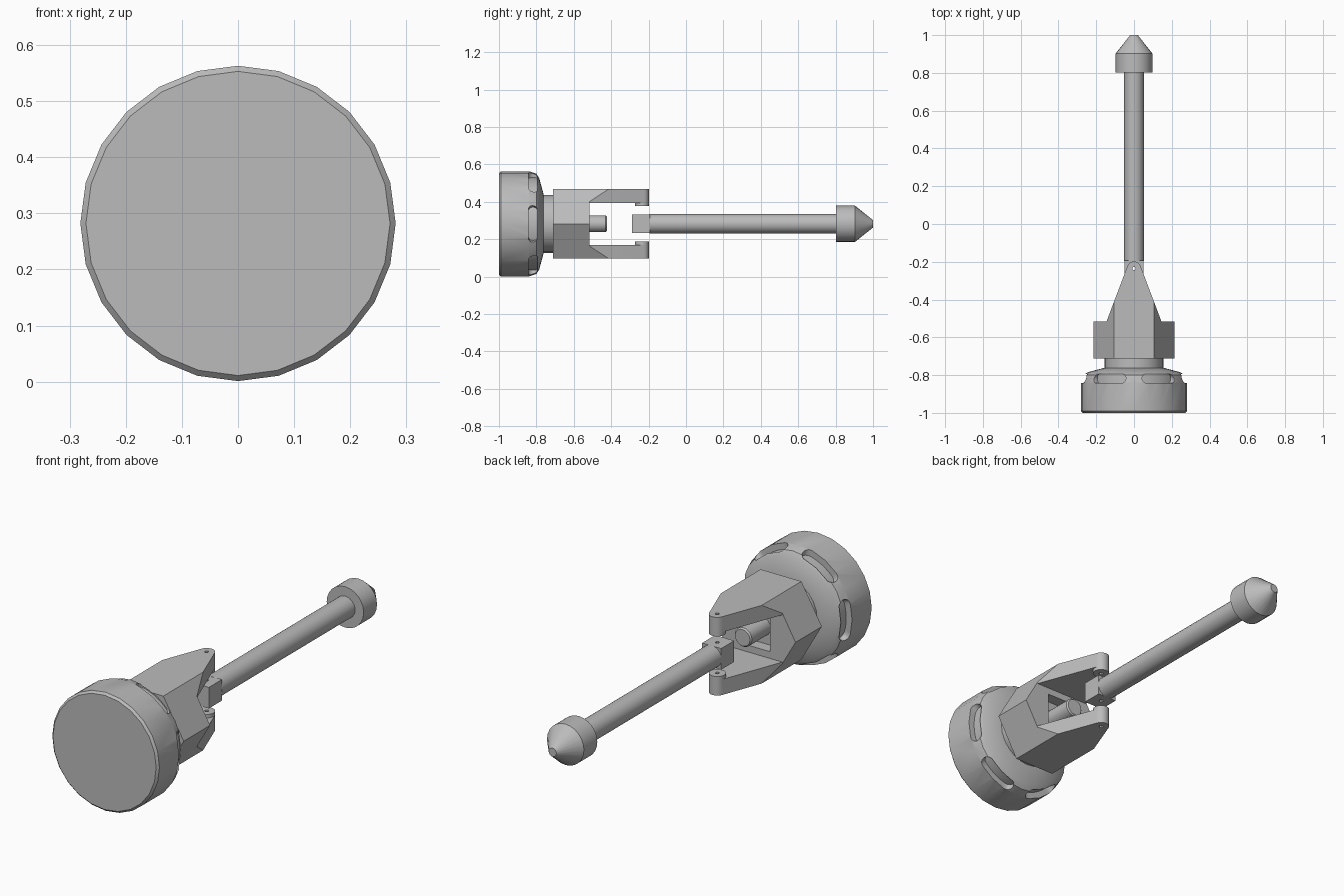
import bpy, bmesh, math
from mathutils import Vector, Matrix

CZ = 0.282      # height of the main axis
PIN_Y = -0.235  # hinge position

if "Cube" in bpy.data.objects:
    bpy.data.objects.remove(bpy.data.objects["Cube"])

grey = bpy.data.materials.new("plain_grey")
grey.use_nodes = True
COLOUR = (0.5, 0.5, 0.5, 1)
grey.diffuse_color = COLOUR
grey.node_tree.nodes["Principled BSDF"].inputs["Base Color"].default_value = COLOUR


def finish(name, bm):
    bmesh.ops.recalc_face_normals(bm, faces=bm.faces[:])
    mesh = bpy.data.meshes.new(name)
    bm.to_mesh(mesh)
    bm.free()
    mesh.materials.append(grey)
    obj = bpy.data.objects.new(name, mesh)
    bpy.context.collection.objects.link(obj)
    return obj


def lathe(name, profile, sides):
    """Closed solid turned about the main axis from (y, radius) pairs."""
    bm = bmesh.new()
    rings = []
    for y, r in profile:
        angles = [math.tau * i / sides for i in range(sides)]
        rings.append([bm.verts.new((r * math.cos(a), y, CZ + r * math.sin(a))) for a in angles])
    for a, b in zip(rings, rings[1:]):
        for i in range(sides):
            j = (i + 1) % sides
            bm.faces.new((a[i], a[j], b[j], b[i]))
    bm.faces.new(rings[0])
    bm.faces.new(rings[-1])
    return finish(name, bm)


def box(name, x, y0, y1, z):
    """Box centred on the main axis with half sizes x and z."""
    bm = bmesh.new()
    bmesh.ops.create_cube(bm, size=1)
    for v in bm.verts:
        v.co = Vector((v.co.x * 2 * x, (y0 + y1) / 2 + v.co.y * (y1 - y0), CZ + v.co.z * 2 * z))
    return finish(name, bm)


def upright(name, outline, z0, z1):
    """Plan outline extruded upwards."""
    bm = bmesh.new()
    low = [bm.verts.new((x, y, z0)) for x, y in outline]
    high = [bm.verts.new((x, y, z1)) for x, y in outline]
    bm.faces.new(low)
    bm.faces.new(high)
    for i in range(len(low)):
        j = (i + 1) % len(low)
        bm.faces.new((low[i], low[j], high[j], high[i]))
    return finish(name, bm)


def disc(r, sides):
    return [(r * math.cos(math.tau * i / sides), PIN_Y + r * math.sin(math.tau * i / sides))
            for i in range(sides)]


def combine(obj, tool, operation):
    mod = obj.modifiers.new("cut", "BOOLEAN")
    mod.operation, mod.solver, mod.object = operation, "EXACT", tool
    bpy.context.view_layer.objects.active = obj
    bpy.ops.object.modifier_apply(modifier=mod.name)
    bpy.data.objects.remove(tool)


# Base cap with six rounded grip slots
cap = lathe("base_cap", [(-1, 0.271), (-0.99, 0.281), (-0.84, 0.281), (-0.8, 0.268),
                         (-0.785, 0.245), (-0.762, 0.16)], 24)
bm = bmesh.new()
HALF, TALL = math.radians(21), 0.025
END = TALL / 0.28
steps = [HALF - END + END * math.sin(math.radians(d)) for d in (0, 30, 55, 80)]
straight = [(HALF - END) * k / 4 for k in range(-3, 4)]
columns = [-s for s in reversed(steps)] + straight + steps
for n in range(6):
    rows = []
    for a in columns:
        over = max(0, abs(a) - HALF + END) / END
        h = TALL * math.sqrt(1 - over * over)
        t = a + n * math.tau / 6
        rows.append([bm.verts.new((r * math.cos(t), -0.818 + y, CZ + r * math.sin(t)))
                     for r, y in ((0.25, -h), (0.25, h), (0.33, h), (0.33, -h))])
    for a, b in zip(rows, rows[1:]):
        for i in range(4):
            j = (i + 1) % 4
            bm.faces.new((a[i], a[j], b[j], b[i]))
    bm.faces.new(rows[0])
    bm.faces.new(rows[-1])
combine(cap, finish("slot_cutter", bm), "DIFFERENCE")

neck = lathe("neck", [(-0.77, 0.155), (-0.7, 0.155)], 24)

# Hexagonal hub that tapers into a two-pronged fork
fork = lathe("hub_fork", [(-0.712, 0.214), (-0.15, 0.214)], 6)
tip = [(0.037 * math.cos(math.radians(a)), PIN_Y + 0.037 * math.sin(math.radians(a)))
       for a in range(15, 166, 15)]
plan = [(-0.3, -0.8), (0.3, -0.8), (0.3, -0.515), (0.145, -0.515)] + tip + \
       [(-0.145, -0.515), (-0.3, -0.515)]
combine(fork, upright("plan_cutter", plan, -0.2, 0.8), "INTERSECT")
combine(fork, box("gap_cutter", 0.4, -0.515, 0, 0.112), "DIFFERENCE")
combine(fork, box("pocket_cutter", 0.08, -0.57, -0.5, 0.08), "DIFFERENCE")

# Bosses inside the prong tips
parts = [cap, neck, fork]
for side, label in ((1, "upper"), (-1, "lower")):
    z0, z1 = sorted((CZ + side * 0.095, CZ + side * 0.13))
    boss = upright(label + "_boss", disc(0.037, 24), z0, z1)
    combine(boss, upright("hole_cutter", disc(0.009, 12), -0.2, 0.8), "DIFFERENCE")
    parts.append(boss)
combine(fork, upright("hole_cutter", disc(0.009, 12), -0.2, 0.8), "DIFFERENCE")

# Stub pin in the hub pocket
parts.append(lathe("stub_pin", [(-0.58, 0.045), (-0.43, 0.045), (-0.423, 0.039)], 24))

# Hinge block, rod and pointed tip
block = box("hinge_block", 0.05, -0.29, -0.192, 0.05)
combine(block, upright("hole_cutter", disc(0.009, 12), -0.2, 0.8), "DIFFERENCE")
parts.append(block)
parts.append(lathe("rod", [(-0.195, 0.052), (0.81, 0.052)], 24))
parts.append(lathe("pointed_tip", [(0.803, 0.097), (0.903, 0.097), (1, 0.02)], 24))

# Smooth the round surfaces, keep the hard edges
bpy.ops.object.select_all(action="DESELECT")
for obj in parts:
    obj.select_set(True)
bpy.context.view_layer.objects.active = parts[0]
bpy.ops.object.shade_smooth_by_angle(angle=math.radians(30))
